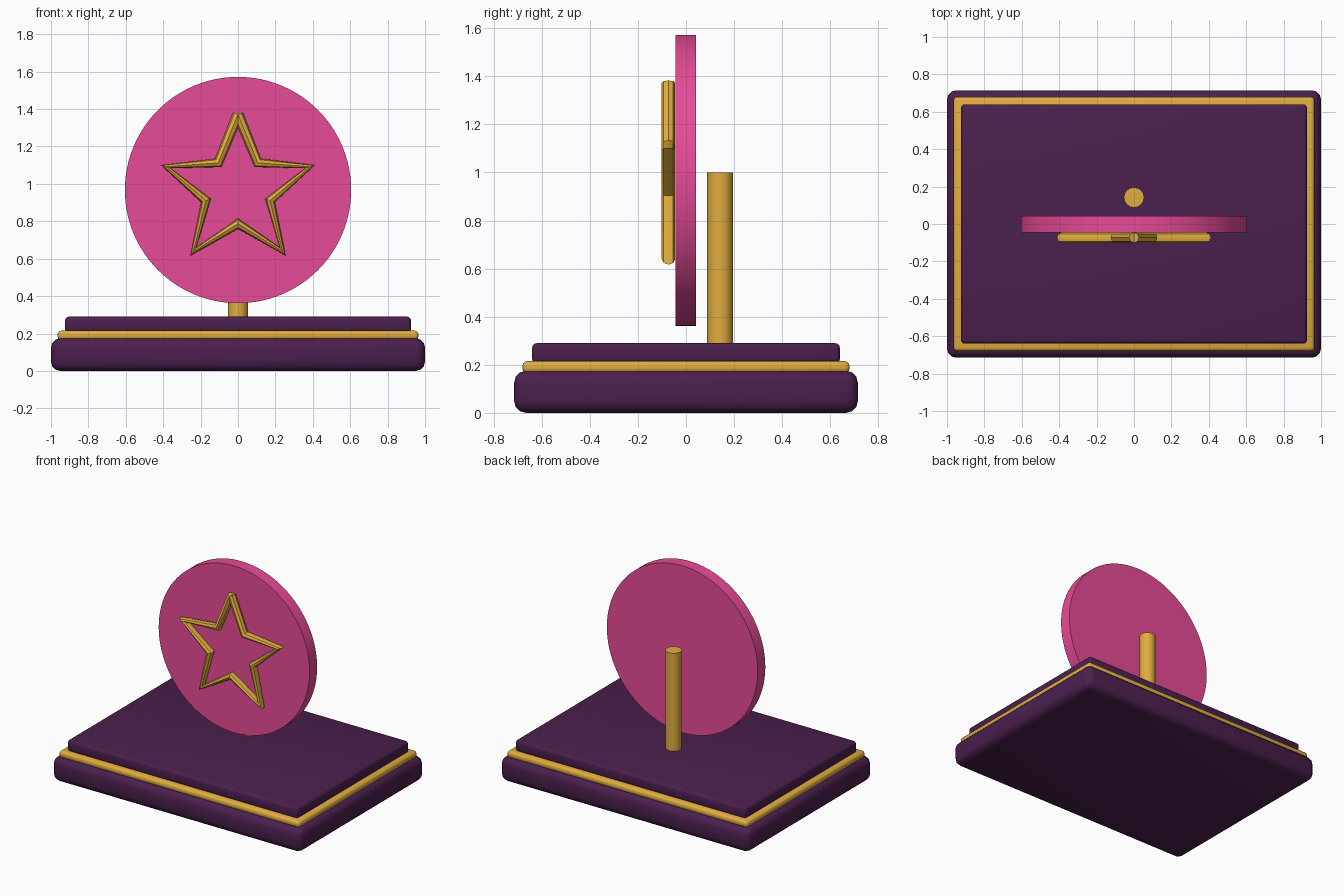
import bpy
from math import sin, cos, pi, radians

if "Cube" in bpy.data.objects:
    bpy.data.objects.remove(bpy.data.objects["Cube"])


def material(name, rgb):
    m = bpy.data.materials.new(name)
    m.diffuse_color = (*rgb, 1)
    m.use_nodes = True
    m.node_tree.nodes["Principled BSDF"].inputs["Base Color"].default_value = m.diffuse_color
    return m


purple = material("purple", (0.07, 0.014, 0.075))
gold = material("gold", (0.75, 0.42, 0.05))
pink = material("pink", (0.80, 0.07, 0.31))


def finish(obj, name, mat):
    obj.name = name
    obj.data.materials.clear()
    obj.data.materials.append(mat)
    bpy.ops.object.shade_smooth_by_angle(angle=radians(35))


def slab(name, half_x, half_y, z0, z1, bevel, mat):
    bpy.ops.mesh.primitive_cube_add(size=2, location=(0, 0, (z0 + z1) / 2))
    obj = bpy.context.object
    obj.scale = (half_x, half_y, (z1 - z0) / 2)
    bpy.ops.object.transform_apply(location=False, rotation=False, scale=True)
    mod = obj.modifiers.new("rounded", 'BEVEL')
    mod.width, mod.segments = bevel, 3
    bpy.ops.object.modifier_apply(modifier=mod.name)
    finish(obj, name, mat)


def cylinder(name, sides, radius, depth, loc, rot, mat):
    bpy.ops.mesh.primitive_cylinder_add(vertices=sides, radius=radius, depth=depth,
                                        location=loc, rotation=rot)
    finish(bpy.context.object, name, mat)


# Stepped base with a gold trim
slab("base", 1.0, 0.715, 0.0, 0.175, 0.05, purple)
slab("base_trim", 0.965, 0.68, 0.165, 0.215, 0.02, gold)
slab("base_top", 0.925, 0.64, 0.205, 0.29, 0.02, purple)

# Post behind the disc, and the disc itself
ZC = 0.967
cylinder("post", 16, 0.054, 0.72, (0, 0.142, 0.64), (0, 0, 0), gold)
cylinder("disc", 96, 0.605, 0.087, (0, -0.001, ZC), (pi / 2, 0, 0), pink)

# Star outline: a tube that starts and ends at the top tip
curve = bpy.data.curves.new("star_outline", 'CURVE')
curve.dimensions = '3D'
curve.bevel_depth = 0.028
curve.bevel_resolution = 2
curve.use_fill_caps = True
spline = curve.splines.new('POLY')
spline.points.add(10)
for i, p in enumerate(spline.points):
    r = 0.18 if i % 2 else 0.405
    a = i * pi / 5
    p.co = (r * sin(a), 0, r * cos(a), 1)
star = bpy.data.objects.new("star_outline", curve)
star.location = (0, -0.073, ZC)
bpy.context.collection.objects.link(star)
bpy.ops.object.select_all(action='DESELECT')
star.select_set(True)
bpy.context.view_layer.objects.active = star
bpy.ops.object.convert(target='MESH')
finish(bpy.context.object, "star_outline", gold)
